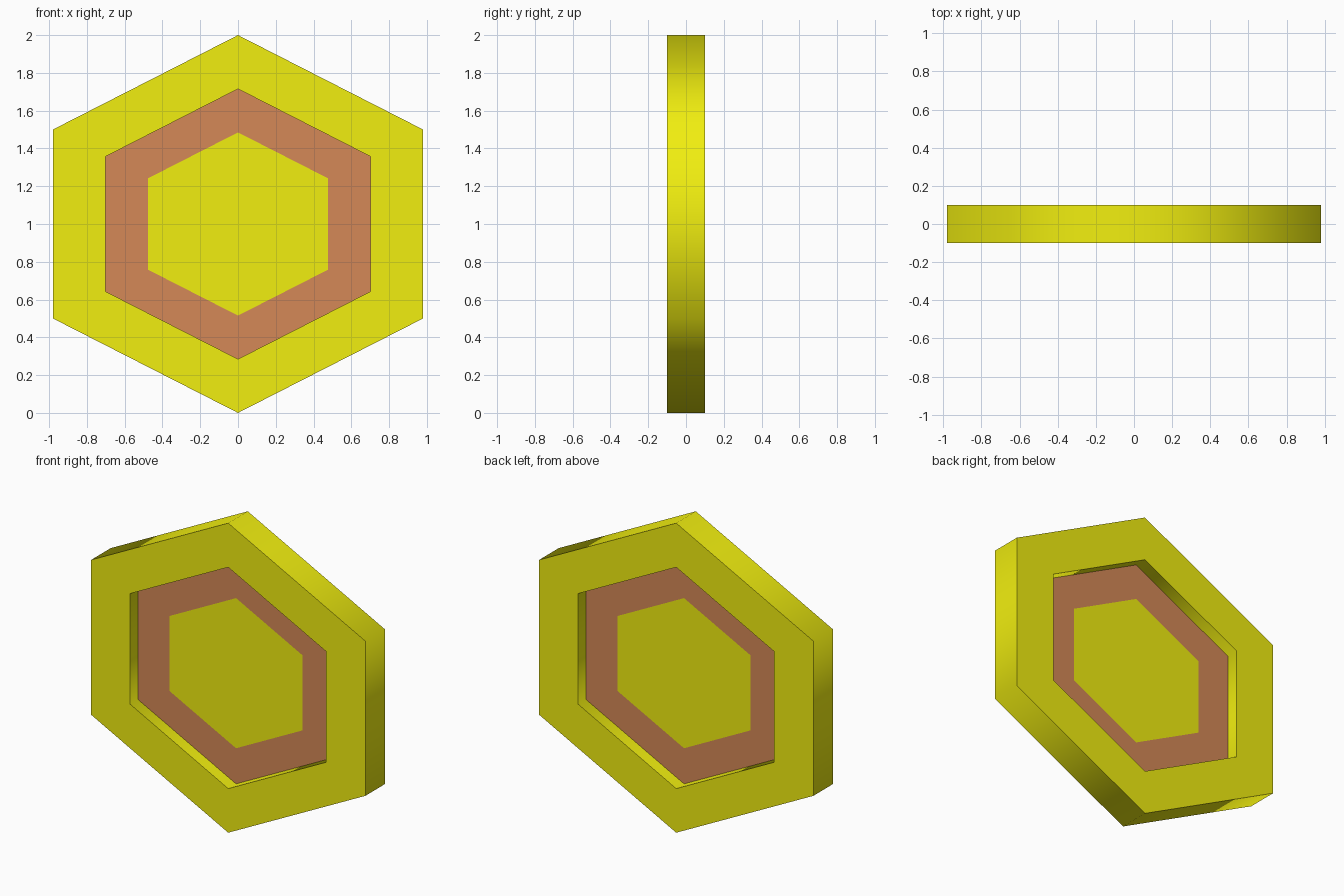
import bpy, bmesh, math

if "Cube" in bpy.data.objects:
    bpy.data.objects.remove(bpy.data.objects["Cube"])

STRETCH = 0.98 / math.cos(math.radians(30))   # hexagons are slightly widened in x


def material(name, rgb):
    m = bpy.data.materials.new(name)
    m.diffuse_color = (*rgb, 1)
    m.use_nodes = True
    m.node_tree.nodes["Principled BSDF"].inputs["Base Color"].default_value = m.diffuse_color
    return m


yellow = material("yellow", (0.88, 0.86, 0.005))
brown = material("brown", (0.66, 0.25, 0.095))


def hex_ring(bm, radius, y):
    angles = [math.radians(30 + 60 * i) for i in range(6)]
    return [bm.verts.new((radius * STRETCH * math.cos(a), y, 1 + radius * math.sin(a)))
            for a in angles]


def bridge(bm, a, b, mat=0):
    for i in range(6):
        j = (i + 1) % 6
        bm.faces.new((a[i], a[j], b[j], b[i])).material_index = mat


def finish(bm, name, mats):
    bmesh.ops.recalc_face_normals(bm, faces=bm.faces)
    mesh = bpy.data.meshes.new(name)
    bm.to_mesh(mesh)
    bm.free()
    for m in mats:
        mesh.materials.append(m)
    ob = bpy.data.objects.new(name, mesh)
    bpy.context.collection.objects.link(ob)
    bpy.ops.object.select_all(action='DESELECT')
    ob.select_set(True)
    bpy.context.view_layer.objects.active = ob
    # side walls blend over the 60 degree corners, rims stay sharp
    bpy.ops.object.shade_smooth_by_angle(angle=math.radians(70))


OUTER, OPENING, CORE = 1.0, 0.715, 0.485

# Outer frame: closed rectangular section swept round the hexagon
bm = bmesh.new()
section = [(OUTER, -0.1), (OUTER, 0.1), (OPENING, 0.1), (OPENING, -0.1)]
rings = [hex_ring(bm, r, y) for r, y in section]
for k in range(4):
    bridge(bm, rings[k], rings[(k + 1) % 4])
finish(bm, "outer_frame", [yellow])

# Recessed panel: brown border round a yellow core on both faces
bm = bmesh.new()
section = [(CORE, -0.02), (OPENING, -0.02), (OPENING, 0.02), (CORE, 0.02)]
rings = [hex_ring(bm, r, y) for r, y in section]
for k in range(3):
    bridge(bm, rings[k], rings[k + 1], 1)
bm.faces.new(rings[0])
bm.faces.new(rings[3])
finish(bm, "recessed_panel", [yellow, brown])
